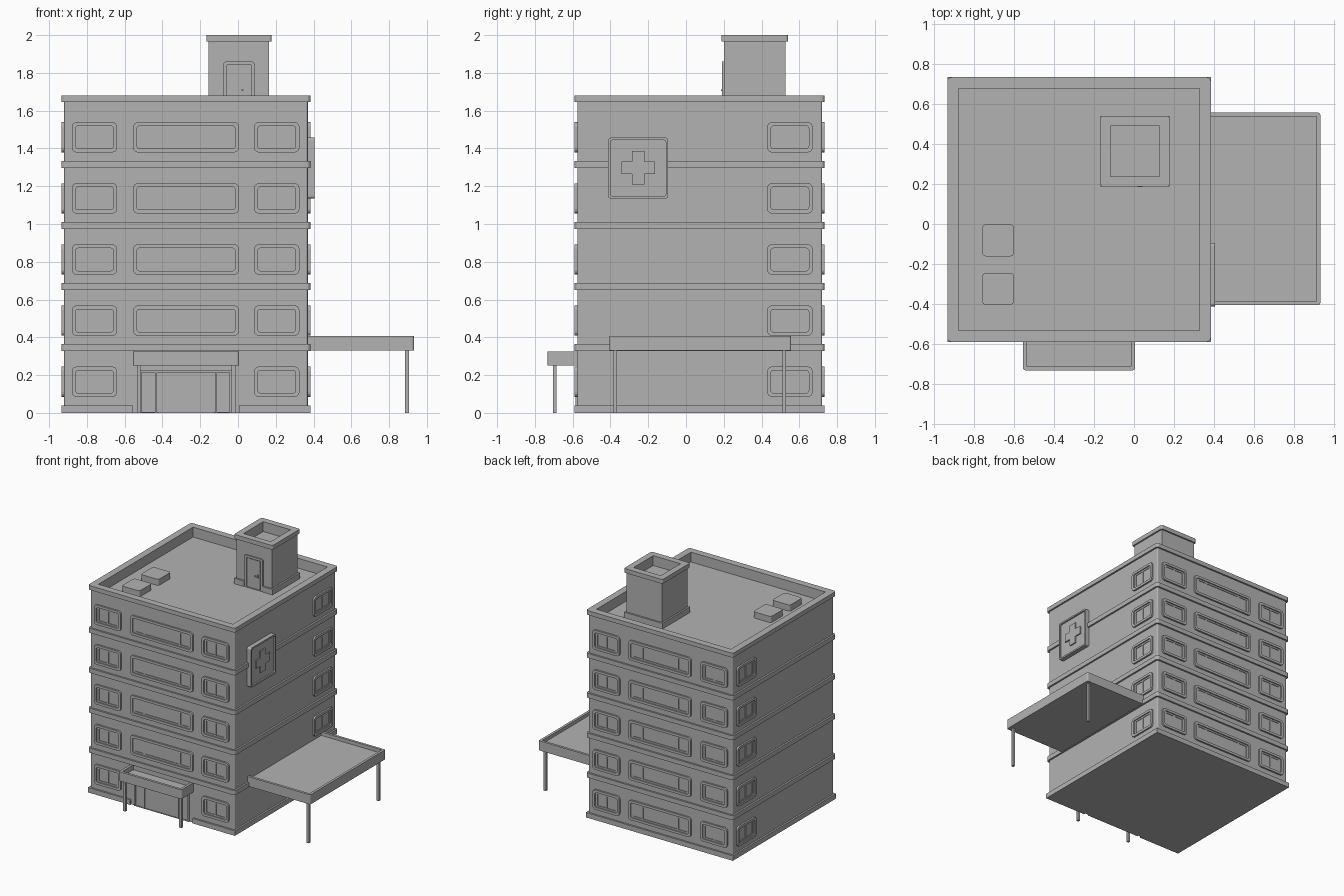
import bpy, bmesh
from math import sin, cos, pi

cube = bpy.data.objects.get("Cube")
if cube:
    bpy.data.objects.remove(cube, do_unlink=True)

grey = bpy.data.materials.new("plain_grey")
grey.use_nodes = True
colour = (0.45, 0.45, 0.45, 1)
grey.diffuse_color = colour
grey.node_tree.nodes["Principled BSDF"].inputs["Base Color"].default_value = colour

# Main wall limits
X0, X1, Y0, Y1 = -0.92, 0.37, -0.575, 0.72
LIP = 0.014
ROOF = 1.6
FLOOR = 0.3235

# Map (across, up, outward) to the world for each wall, and plain plan for slabs
PLAN = lambda u, v, d: (u, v, d)
FRONT = lambda u, v, d: (u, Y0 - d, v)
BACK = lambda u, v, d: (u, Y1 + d, v)
RIGHT = lambda u, v, d: (X1 + d, u, v)
LEFT = lambda u, v, d: (X0 - d, u, v)
TOWER = lambda u, v, d: (u, 0.2 - d, v)


def grow(rect, a, b=None):
    b = a if b is None else b
    return rect[0] - a, rect[1] + a, rect[2] - b, rect[3] + b


def outline(rect, r, steps=4):
    """Rounded rectangle, always with the same number of points."""
    u0, u1, v0, v1 = rect
    corners = [(u1 - r, v1 - r), (u0 + r, v1 - r), (u0 + r, v0 + r), (u1 - r, v0 + r)]
    return [(cu + r * cos(a), cv + r * sin(a))
            for q, (cu, cv) in enumerate(corners)
            for a in [(q + k / steps) * pi / 2 for k in range(steps + 1)]]


def prism(bm, place, rect, d0, d1, r=0, hole=None, hole_r=0):
    """Extruded rectangle, or a ring when a hole is given."""
    def loop(shape, rad, d):
        return [bm.verts.new(place(u, v, d)) for u, v in outline(shape, rad)]

    def bridge(a, b):
        n = len(a)
        for i in range(n):
            j = (i + 1) % n
            bm.faces.new((a[i], a[j], b[j], b[i]))

    low, high = loop(rect, r, d0), loop(rect, r, d1)
    bridge(low, high)
    if hole:
        hlow, hhigh = loop(hole, hole_r, d0), loop(hole, hole_r, d1)
        bridge(hlow, hhigh)
        bridge(low, hlow)
        bridge(high, hhigh)
    else:
        bm.faces.new(low)
        bm.faces.new(high)
    bmesh.ops.remove_doubles(bm, verts=low + high + (hlow + hhigh if hole else []), dist=1e-5)


def part(name, *pieces):
    """One object from several (place, rect, d0, d1, ...) prisms."""
    bm = bmesh.new()
    for p in pieces:
        prism(bm, *p)
    bmesh.ops.recalc_face_normals(bm, faces=bm.faces)
    mesh = bpy.data.meshes.new(name)
    bm.to_mesh(mesh)
    bm.free()
    mesh.materials.append(grey)
    obj = bpy.data.objects.new(name, mesh)
    bpy.context.scene.collection.objects.link(obj)
    return obj


# Walls, roof deck and parapet
body = (X0, X1, Y0, Y1)
band = grow(body, LIP)
inner = grow(body, -0.042)
part("walls", (PLAN, body, 0, ROOF, 0.01))
part("parapet",
     (PLAN, body, ROOF, 1.645, 0.01, inner),
     (PLAN, band, 1.645, 1.68, 0.02, inner))

# Bands between storeys, and the base band with a gap for the entrance
for i in range(1, 5):
    z = i * FLOOR
    part("storey_band", (PLAN, band, z + 0.003, z + 0.04, 0.02))
part("base_band",
     (PLAN, (band[0], band[1], Y0 + 0.03, band[3]), 0, 0.04),
     (PLAN, (band[0], -0.555, band[2], Y0 + 0.03), 0, 0.04),
     (PLAN, (0.005, band[1], band[2], Y0 + 0.03), 0, 0.04))


# Windows: raised rounded surround, sash and mullions
def window(name, place, u0, u1, z, bars):
    rect = (u0, u1, z - 0.08, z + 0.08)
    rim = grow(rect, -0.02)
    pane = grow(rect, -0.04, -0.033)
    mullions = [(place, (b - 0.006, b + 0.006, pane[2], pane[3]), -0.005, 0.005) for b in bars]
    part(name,
         (place, rect, -0.005, LIP, 0.025, rim, 0.014),
         (place, grow(rect, -0.015), -0.005, 0.005, 0.015, pane),
         *mullions)


for i in range(5):
    z = 0.165 + i * FLOOR
    for side, place in (("front", FRONT), ("back", BACK)):
        for u0 in (-0.88, 0.085):
            window(side + "_small_window", place, u0, u0 + 0.24, z, [u0 + 0.12])
        if side == "back" or i > 0:
            window(side + "_wide_window", place, -0.555, 0.005, z, [-0.435, -0.115])
    for side, place in (("right", RIGHT), ("left", LEFT)):
        window(side + "_side_window", place, 0.43, 0.67, z, [0.55])

# Entrance: frame, double door panel and side lights
part("entrance_frame",
     (FRONT, (-0.525, -0.03, 0, 0.225), -0.005, 0.01, 0, (-0.51, -0.045, 0.004, 0.213)),
     (FRONT, (-0.44, -0.43, 0, 0.213), -0.005, 0.008),
     (FRONT, (-0.12, -0.11, 0, 0.213), -0.005, 0.008))
part("entrance_door", (FRONT, (-0.424, -0.126, 0, 0.205), -0.005, 0.004))


# Canopies: deck with a raised rim, on square posts
def canopy(name, rect, hole, z0, deck, z1, posts):
    part(name + "_canopy",
         (PLAN, grow(rect, -0.005), z0, deck),
         (PLAN, rect, z0, z1, 0.012, hole))
    for x, y in posts:
        part(name + "_post", (PLAN, grow((x, x, y, y), 0.01), 0, z0 + 0.01))


canopy("entrance", (-0.555, 0.005, -0.732, -0.55), (-0.535, -0.015, -0.712, -0.565),
       0.25, 0.285, 0.325, [(-0.526, -0.695), (-0.024, -0.695)])
canopy("side", (0.34, 0.932, -0.406, 0.557), (0.36, 0.912, -0.386, 0.537),
       0.33, 0.38, 0.408, [(0.895, -0.375), (0.895, 0.52)])

# Wall sign: rimmed panel with a raised cross
sign = (-0.412, -0.094, 1.135, 1.457)
cy, cz, arm, half = -0.253, 1.298, 0.088, 0.033
part("sign_panel",
     (RIGHT, sign, -0.01, 0.024, 0.015),
     (RIGHT, sign, 0.0, 0.036, 0.015, grow(sign, -0.013), 0.01))
part("sign_cross",
     (RIGHT, (cy - half, cy + half, cz - arm, cz + arm), 0.02, 0.034),
     (RIGHT, (cy - arm, cy - half, cz - half, cz + half), 0.02, 0.034),
     (RIGHT, (cy + half, cy + arm, cz - half, cz + half), 0.02, 0.034))

# Stair tower on the roof, with hollow cap and skirting
tower = (-0.155, 0.165, 0.2, 0.528)
cap = grow(tower, 0.013)
well = grow(tower, -0.038)
part("tower_walls",
     (PLAN, tower, ROOF, 1.92),
     (PLAN, tower, 1.92, 1.97, 0, well))
part("tower_cap", (PLAN, cap, 1.965, 2.0, 0.015, well))
part("tower_skirting",
     (PLAN, (cap[0], cap[1], 0.21, cap[3]), ROOF, 1.645),
     (PLAN, (cap[0], -0.077, cap[2], 0.21), ROOF, 1.645),
     (PLAN, (0.087, cap[1], cap[2], 0.21), ROOF, 1.645))
part("tower_door_frame",
     (TOWER, (-0.077, 0.087, ROOF, 1.86), -0.005, 0.01, 0.015, (-0.058, 0.068, ROOF + 0.004, 1.842)))
part("tower_door", (TOWER, (-0.052, 0.062, ROOF, 1.836), -0.005, 0.004))
part("tower_door_handle",
     (TOWER, (0.03, 0.046, 1.695, 1.725), 0, 0.008),
     (TOWER, (0.018, 0.042, 1.705, 1.713), 0.004, 0.015))

# Roof vents
for y in (-0.082, -0.325):
    part("roof_vent", (PLAN, grow((-0.68, -0.68, y, y), 0.08), ROOF, 1.65, 0.02))
